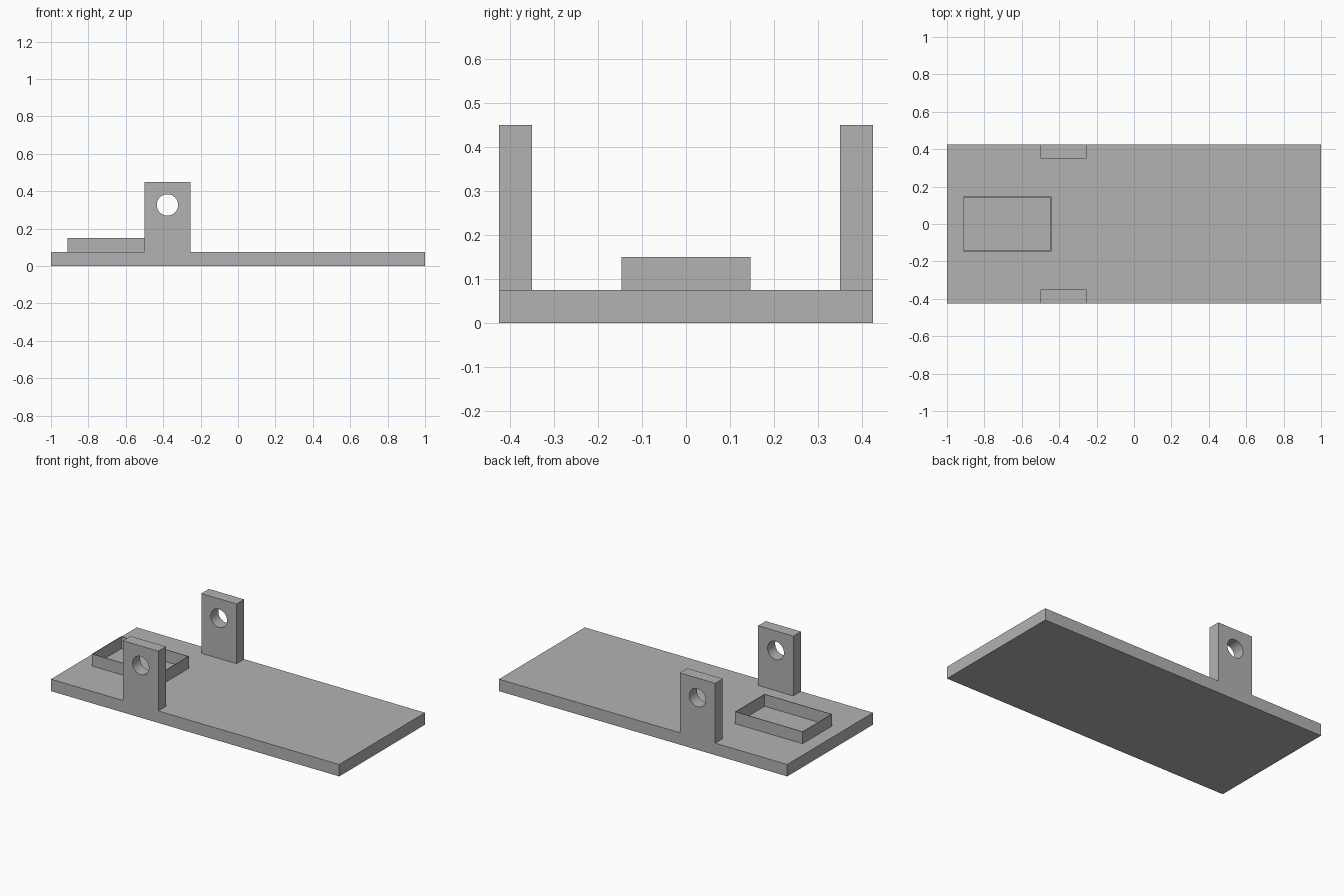
import bpy
from mathutils import Vector

cube = bpy.data.objects.get("Cube")
if cube:
    bpy.data.objects.remove(cube, do_unlink=True)

grey = bpy.data.materials.new("plain grey")
grey.use_nodes = True
grey.diffuse_color = (0.45, 0.45, 0.45, 1)
grey.node_tree.nodes["Principled BSDF"].inputs["Base Color"].default_value = grey.diffuse_color


def box(name, low, high):
    """Box between two opposite corners."""
    low, high = Vector(low), Vector(high)
    bpy.ops.mesh.primitive_cube_add(size=1, location=(low + high) / 2)
    ob = bpy.context.object
    ob.name = name
    ob.scale = high - low
    bpy.ops.object.transform_apply(location=False, rotation=False, scale=True)
    ob.data.materials.append(grey)
    return ob


def combine(target, tool, operation):
    """Boolean the tool into the target and discard the tool."""
    mod = target.modifiers.new(operation.title(), 'BOOLEAN')
    mod.operation = operation
    mod.solver = 'EXACT'
    mod.object = tool
    bpy.ops.object.select_all(action='DESELECT')
    bpy.context.view_layer.objects.active = target
    target.select_set(True)
    bpy.ops.object.modifier_apply(modifier=mod.name)
    bpy.data.objects.remove(tool, do_unlink=True)


half_width = 0.425
plate_top = 0.075

# Base plate with an upright lug on each long edge
base = box("base_plate", (-1, -half_width, 0), (1, half_width, plate_top))
for side in (-1, 1):
    y_inner, y_outer = sorted((side * 0.35, side * half_width))
    lug = box("lug", (-0.5, y_inner, 0.03), (-0.255, y_outer, 0.45))
    combine(base, lug, 'UNION')

# Pin hole through both lugs
bpy.ops.mesh.primitive_cylinder_add(vertices=48, radius=0.057, depth=1.2,
                                    location=(-0.3775, 0, 0.327), rotation=(1.570796, 0, 0))
pin = bpy.context.object
pin.data.materials.append(grey)
combine(base, pin, 'DIFFERENCE')
bpy.ops.object.shade_smooth_by_angle()

# Thin-walled open tray frame
wall = 0.004
frame = box("tray_frame", (-0.912, -0.146, plate_top), (-0.442, 0.146, 0.15))
opening = box("opening", (-0.912 + wall, -0.146 + wall, 0), (-0.442 - wall, 0.146 - wall, 0.3))
combine(frame, opening, 'DIFFERENCE')
